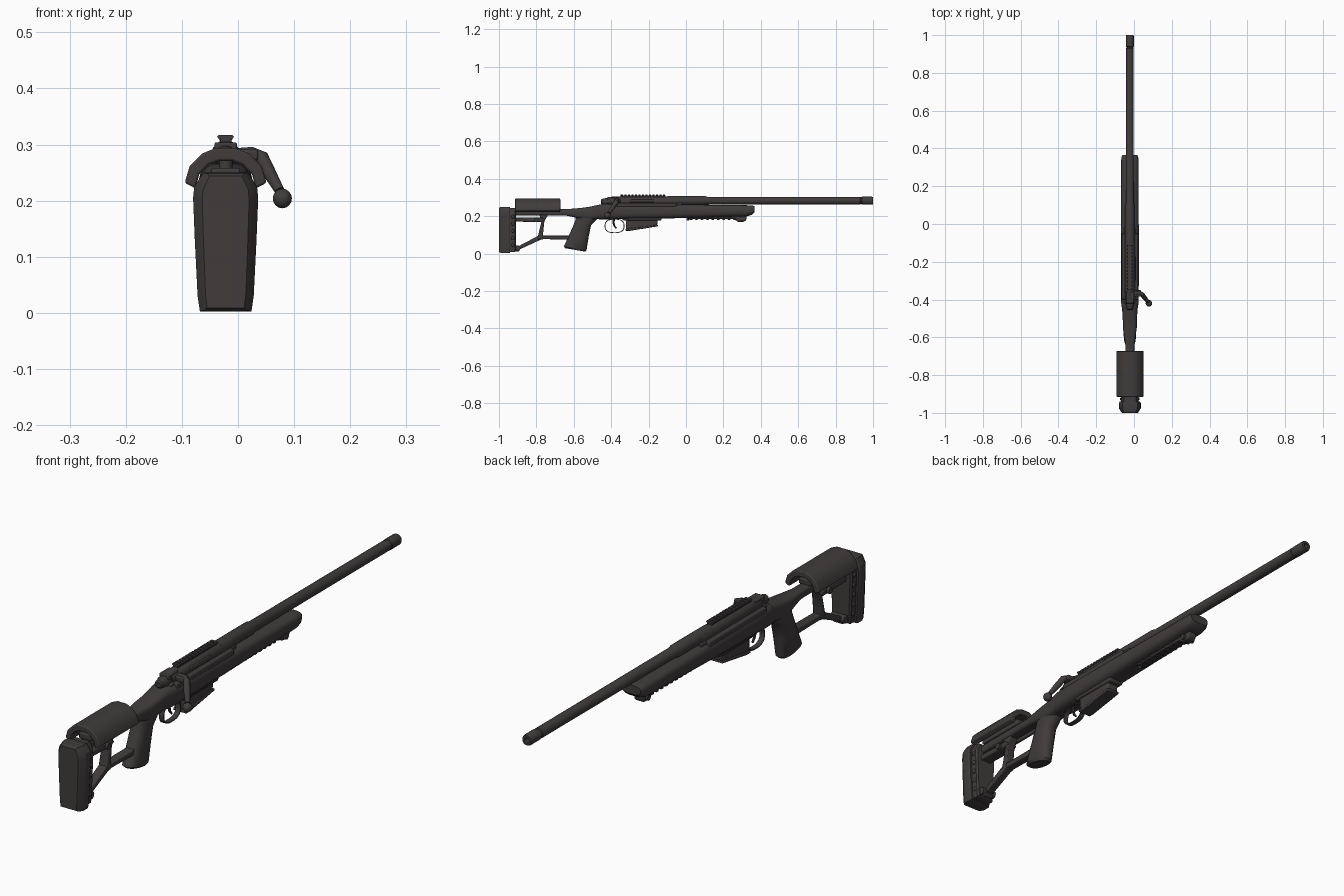
import bpy, bmesh, math
from mathutils import Vector

if "Cube" in bpy.data.objects:
    bpy.data.objects.remove(bpy.data.objects["Cube"])

CX = -0.022  # the rifle's centre line
mat = bpy.data.materials.new("dark gunmetal")
mat.diffuse_color = (0.052, 0.045, 0.045, 1)
mat.use_nodes = True
mat.node_tree.nodes["Principled BSDF"].inputs["Base Color"].default_value = mat.diffuse_color


def finish(name, bm, angle=35):
    bmesh.ops.recalc_face_normals(bm, faces=bm.faces)
    me = bpy.data.meshes.new(name)
    bm.to_mesh(me)
    bm.free()
    me.materials.append(mat)
    ob = bpy.data.objects.new(name, me)
    bpy.context.collection.objects.link(ob)
    bpy.ops.object.select_all(action='DESELECT')
    bpy.context.view_layer.objects.active = ob
    ob.select_set(True)
    bpy.ops.object.shade_smooth_by_angle(angle=math.radians(angle))
    return ob


def loft(name, rings, angle=35, closed=False):
    bm = bmesh.new()
    vs = [[bm.verts.new(p) for p in r] for r in rings]
    n = len(vs[0])
    pairs = list(zip(vs, vs[1:])) + ([(vs[-1], vs[0])] if closed else [])
    for a, b in pairs:
        for i in range(n):
            j = (i + 1) % n
            bm.faces.new((a[i], a[j], b[j], b[i]))
    if not closed:
        bm.faces.new(vs[0])
        bm.faces.new(vs[-1])
    return finish(name, bm, angle)


def sup(a, e):
    c, s = math.cos(a), math.sin(a)
    return (math.copysign(abs(c) ** (2 / e), c), math.copysign(abs(s) ** (2 / e), s))


def y_loft(name, rows, e=3, n=20, angle=35, cx=CX):
    # rows: y, z low, z high, half width
    rings = []
    for y, lo, hi, hw in rows:
        pts = [sup(2 * math.pi * (i + .5) / n, e) for i in range(n)]
        rings.append([(cx + hw * c, y, (lo + hi) / 2 + (hi - lo) / 2 * s) for c, s in pts])
    return loft(name, rings, angle)


def tube(name, rows, z, n=20):
    # rows: y, radius
    return y_loft(name, [(y, z - r, z + r, r) for y, r in rows], 2, n)


def profile(name, pts, hw, bevel=0.005, cx=CX):
    # side outline (y, z) extruded across x
    ob = loft(name, [[(cx + s * hw, y, z) for y, z in pts] for s in (-1, 1)])
    if bevel:
        m = ob.modifiers.new("bevel", 'BEVEL')
        m.width, m.segments = bevel, 2
    return ob


def box(name, x0, x1, y0, y1, z0, z1, bevel=0.003):
    return profile(name, [(y0, z0), (y1, z0), (y1, z1), (y0, z1)], (x1 - x0) / 2, bevel, (x0 + x1) / 2)


def rod(name, pts, r, n=12):
    # round bar along a path, r is a radius or one radius per point
    pts = [Vector(p) for p in pts]
    rr = r if isinstance(r, (list, tuple)) else [r] * len(pts)
    rings = []
    for i, p in enumerate(pts):
        t = (pts[min(i + 1, len(pts) - 1)] - pts[max(i - 1, 0)]).normalized()
        u = t.cross(Vector((0, 0, 1)) if abs(t.z) < .9 else Vector((0, 1, 0))).normalized()
        v = t.cross(u)
        rings.append([p + rr[i] * (u * math.cos(2 * math.pi * k / n) + v * math.sin(2 * math.pi * k / n))
                      for k in range(n)])
    return loft(name, rings)


def ball(name, loc, r, scale=(1, 1, 1)):
    bm = bmesh.new()
    bmesh.ops.create_uvsphere(bm, u_segments=14, v_segments=8, radius=r)
    for v in bm.verts:
        v.co = Vector(a * b for a, b in zip(v.co, scale)) + Vector(loc)
    return finish(name, bm)


# barrel with a hollow muzzle
tube("barrel", [(-0.1, .025), (0.1, .025), (0.115, .021), (0.93, .0205), (0.932, .019), (0.938, .019),
                (0.94, .0215), (0.994, .0215), (1.0, .019), (1.0, .010), (0.95, .010)], 0.283)

# receiver, bolt shroud and bolt
tube("receiver", [(-0.40, .025), (-0.395, .027), (-0.04, .027), (-0.03, .025)], 0.279)
tube("bolt_shroud", [(-0.455, .010), (-0.45, .016), (-0.425, .021), (-0.39, .021)], 0.277)
box("receiver_bed", CX - .030, CX + .030, -0.42, -0.02, 0.235, 0.272)
box("ejection_port", CX + .012, CX + .029, -0.30, -0.17, 0.274, 0.292)
box("rear_bridge", CX - .020, CX + .020, -0.42, -0.36, 0.285, 0.304)

# scope rail with cross teeth
box("rail_base", CX - .010, CX + .010, -0.35, -0.11, 0.298, 0.311, .001)
for i in range(13):
    y = -0.349 + i * 0.0189
    section = [(-.010, .307), (.010, .307), (.015, .314), (.012, .317), (-.012, .317), (-.015, .314)]
    loft("rail_tooth", [[(CX + x, y + d, z) for x, z in section] for d in (0, .011)])

# bolt handle and knob
rod("bolt_handle", [(CX + .01, -0.365, .281), (.025, -0.367, .284), (.042, -0.372, .277),
                    (.056, -0.39, .25), (.074, -0.412, .218)], [.012, .012, .013, .012, .009])
ball("bolt_knob", (.079, -0.42, .204), .0175)
box("bolt_root", 0, .036, -0.385, -0.35, .272, .291, .004)

# fore stock, widening to the receiver and closing to the tang
y_loft("fore_stock", [(-0.52, .19, .250, .032), (-0.46, .183, .263, .040), (-0.42, .182, .268, .046),
                      (-0.30, .185, .266, .048), (-0.10, .188, .264, .048), (0.10, .193, .262, .047),
                      (0.325, .199, .259, .047), (0.352, .207, .258, .045), (0.365, .220, .254, .040)], 3.2, 20)
for s in (-1, 1):
    box("stock_shoulder", CX + s * .034 - .009, CX + s * .034 + .009, -0.40, -0.05, .25, .272, .004)

# accessory rail and stud under the fore stock
box("under_rail", CX - .016, CX + .016, 0.01, 0.28, .186, .20)
for i in range(9):
    box("under_rail_lug", CX - .019, CX + .019, 0.02 + i * .029, 0.035 + i * .029, .181, .19, .002)
profile("front_stud", [(.255, .20), (.265, .178), (.28, .170), (.31, .170), (.322, .180), (.325, .20)], .018)
rod("stud_pin", [(CX - .026, .293, .184), (CX + .026, .293, .184)], .011)
ball("front_sling_stud", (CX, 0.01, .184), .008)

# magazine
profile("magazine", [(-.322, .20), (-.322, .126), (-.30, .126), (-.155, .149), (-.148, .20)], .025, .006)
profile("magazine_floor", [(-.325, .132), (-.323, .122), (-.30, .122), (-.150, .146), (-.150, .155)], .028, .003)
box("magazine_well", CX - .032, CX + .032, -.34, -.13, .178, .20, .006)

# trigger guard loop and trigger
guard = []
for i in range(28):
    c, s = sup(2 * math.pi * i / 28, 2.6)
    guard.append([(CX + x, -.382 + (.053 - d) * c, .148 + (.038 - d) * s)
                  for x, d in ((-.010, 0), (.010, 0), (.010, .004), (-.010, .004))])
loft("trigger_guard", guard, closed=True)
rod("trigger", [(CX, -.385, .19), (CX, -.388, .165), (CX, -.383, .148), (CX, -.372, .135)], [.006, .006, .005, .004], 8)

# pistol grip: z tilt, y back, y front, half width
rings = []
for z, a, b, w in [(.020, -.645, -.540, .026), (.028, -.654, -.531, .032), (.09, -.630, -.520, .033),
                   (.15, -.603, -.508, .033), (.185, -.590, -.475, .034), (.225, -.592, -.45, .034)]:
    ring = []
    for i in range(20):
        c, s = sup(2 * math.pi * (i + .5) / 20, 2.4)
        ring.append((CX + w * s, (a + b) / 2 + (b - a) / 2 * c, z - (c * .009 if z < .05 else 0)))
    rings.append(ring)
loft("pistol_grip", rings)

# upper bar running from the tang to the butt
y_loft("stock_bar", [(-.945, .203, .238, .022), (-.64, .203, .238, .024), (-.60, .195, .241, .030),
                     (-.55, .18, .246, .037), (-.50, .18, .253, .038), (-.44, .19, .266, .042)], 3.5, 20)

# open frame behind the grip
profile("frame_strut", [(-.785, .21), (-.772, .175), (-.790, .10), (-.795, .075), (-.765, .075), (-.765, .10),
                        (-.757, .175), (-.735, .21)], .018, .004)
profile("lower_bar", [(-.795, .078), (-.60, .075), (-.60, .105), (-.62, .098), (-.785, .097)], .017, .004)
profile("diagonal_bar", [(-.785, .098), (-.765, .080), (-.90, .018), (-.93, .018), (-.93, .035), (-.905, .035)], .017, .004)
profile("adjuster_arm", [(-.93, .172), (-.77, .168), (-.752, .18), (-.77, .192), (-.93, .194)], .024, .004)
rod("adjuster_wheel", [(CX - .034, -.80, .180), (CX + .034, -.80, .180)], .012)
rod("rear_wheel", [(CX - .03, -.90, .030), (CX + .03, -.90, .030)], .015)

# butt plate and pad: width profile in x-z, stacked along y
half = [(.046, .003), (.050, .03), (.055, .13), (.058, .205), (.056, .225), (.040, .25)]
outline = half + [(-x, z) for x, z in reversed(half)]


def butt(name, rows):
    # rows: y, width scale, height scale
    loft(name, [[(CX + x * sx, y, .127 + (z - .127) * sz) for x, z in outline] for y, sx, sz in rows], 25)


butt("butt_pad", [(-1.0, .72, .95), (-.993, .82, .985), (-.975, 1, 1), (-.947, 1, 1), (-.940, .93, .98)])
butt("butt_plate", [(-.945, .80, .95), (-.915, .80, .95), (-.908, .70, .92)])
for s in (-1, 1):
    for i in range(5):
        ball("butt_screw", (CX + s * (.0385 + i * .0018), -.926, .045 + i * .038), .009, (.7, 1, 1))
box("butt_toe", CX - .022, CX + .022, -.95, -.89, .012, .035, .005)

# arched cheek rest on two posts
arch = [(.073, .232), (.064, .262), (.042, .284), (.018, .294)]
inner = [(.054, .222), (.047, .247), (.030, .264), (.012, .271)]
section = arch + [(-x, z) for x, z in reversed(arch)] + [(-x, z) for x, z in inner] + list(reversed(inner))
rest = loft("cheek_rest", [[(CX + x, y, z) for x, z in section] for y in (-.915, -.672)], 40)
m = rest.modifiers.new("bevel", 'BEVEL')
m.width, m.segments, m.limit_method = .004, 2, 'ANGLE'
for y in (-.86, -.74):
    rod("cheek_post", [(CX, y, .21), (CX, y, .28)], .012)
box("cheek_carrier", CX - .026, CX + .026, -.90, -.69, .235, .258, .004)
